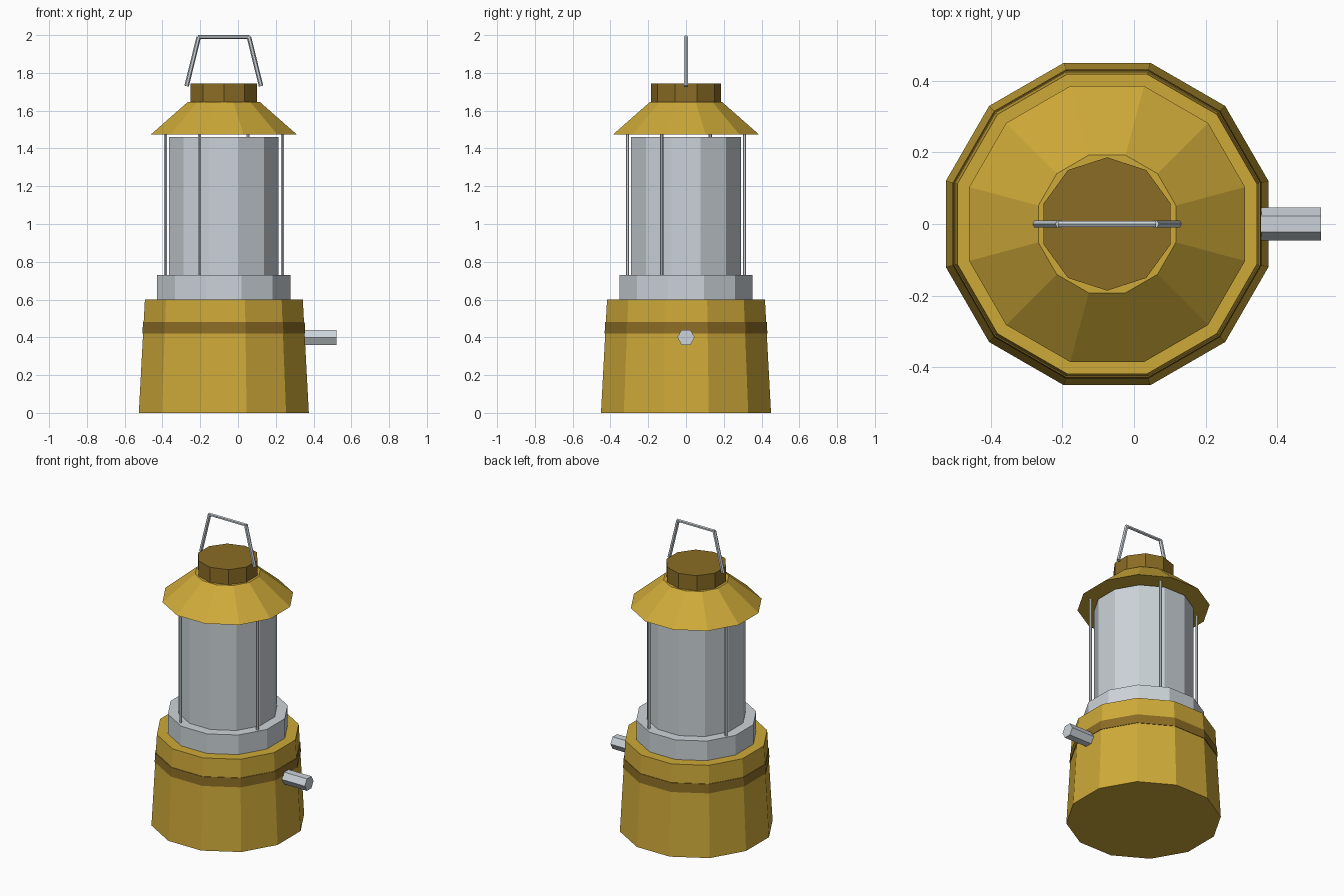
import bpy
import math
from mathutils import Vector

cube = bpy.data.objects.get("Cube")
if cube:
    bpy.data.objects.remove(cube, do_unlink=True)

AXIS_X = -0.075
SIDE_12 = 1 / math.cos(math.pi / 12)  # flat-to-centre distance -> corner radius


def make_material(name, rgb):
    mat = bpy.data.materials.new(name)
    mat.use_nodes = True
    mat.diffuse_color = (*rgb, 1)
    mat.node_tree.nodes["Principled BSDF"].inputs["Base Color"].default_value = (*rgb, 1)
    return mat


gold = make_material("golden yellow", (0.62, 0.40, 0.04))
brown = make_material("dark brown gold", (0.26, 0.15, 0.018))
grey = make_material("pale grey", (0.60, 0.65, 0.69))


def finish(name, mat):
    obj = bpy.context.object
    obj.name = name
    obj.data.name = name
    obj.data.materials.append(mat)
    return obj


def drum(name, mat, r_low, r_high, z_low, z_high):
    """Twelve-sided tapered drum with flat faces towards the axes."""
    bpy.ops.mesh.primitive_cone_add(
        vertices=12, radius1=r_low * SIDE_12, radius2=r_high * SIDE_12,
        depth=z_high - z_low, location=(AXIS_X, 0, (z_low + z_high) / 2),
        rotation=(0, 0, math.pi / 12))
    return finish(name, mat)


def rod(name, mat, start, end, radius, sides=6):
    """Thin prism between two points."""
    start, end = Vector(start), Vector(end)
    span = end - start
    bpy.ops.mesh.primitive_cylinder_add(
        vertices=sides, radius=radius, depth=span.length, location=(start + end) / 2)
    obj = finish(name, mat)
    obj.rotation_euler = span.to_track_quat('Z', 'Y').to_euler()
    return obj


# Body: base, painted band, collar, glass and roof
drum("base", gold, 0.45, 0.418, 0, 0.60)
drum("base_band", brown, 0.431, 0.428, 0.42, 0.48)
drum("collar", grey, 0.353, 0.353, 0.60, 0.73)
drum("glass", grey, 0.29, 0.29, 0.73, 1.46)
drum("roof", gold, 0.385, 0.192, 1.475, 1.645)

# Ten-sided cap with corners towards front and back
bpy.ops.mesh.primitive_cylinder_add(vertices=10, radius=0.186, depth=0.1,
                                    location=(AXIS_X, 0, 1.695))
finish("cap", brown)

# Four guard rods around the glass
for i in range(4):
    angle = math.radians(-22.5 + 90 * i)
    x, y = AXIS_X + 0.335 * math.cos(angle), 0.335 * math.sin(angle)
    rod(f"guard_rod_{i + 1}", grey, (x, y, 0.72), (x, y, 1.49), 0.009)

# Carrying handle
for side, label in ((1, "left"), (-1, "right")):
    rod(f"handle_{label}_leg", grey, (AXIS_X + side * 0.197, 0, 1.73),
        (AXIS_X + side * 0.133, 0, 1.99), 0.012)
rod("handle_grip", grey, (AXIS_X - 0.137, 0, 1.99), (AXIS_X + 0.137, 0, 1.99), 0.01)

# Hexagonal knob on the model's left, flat side up
bpy.ops.mesh.primitive_cylinder_add(vertices=6, radius=0.046, depth=0.2,
                                    location=(0.422, 0, 0.40),
                                    rotation=(0, math.pi / 2, 0))
finish("knob", grey)
